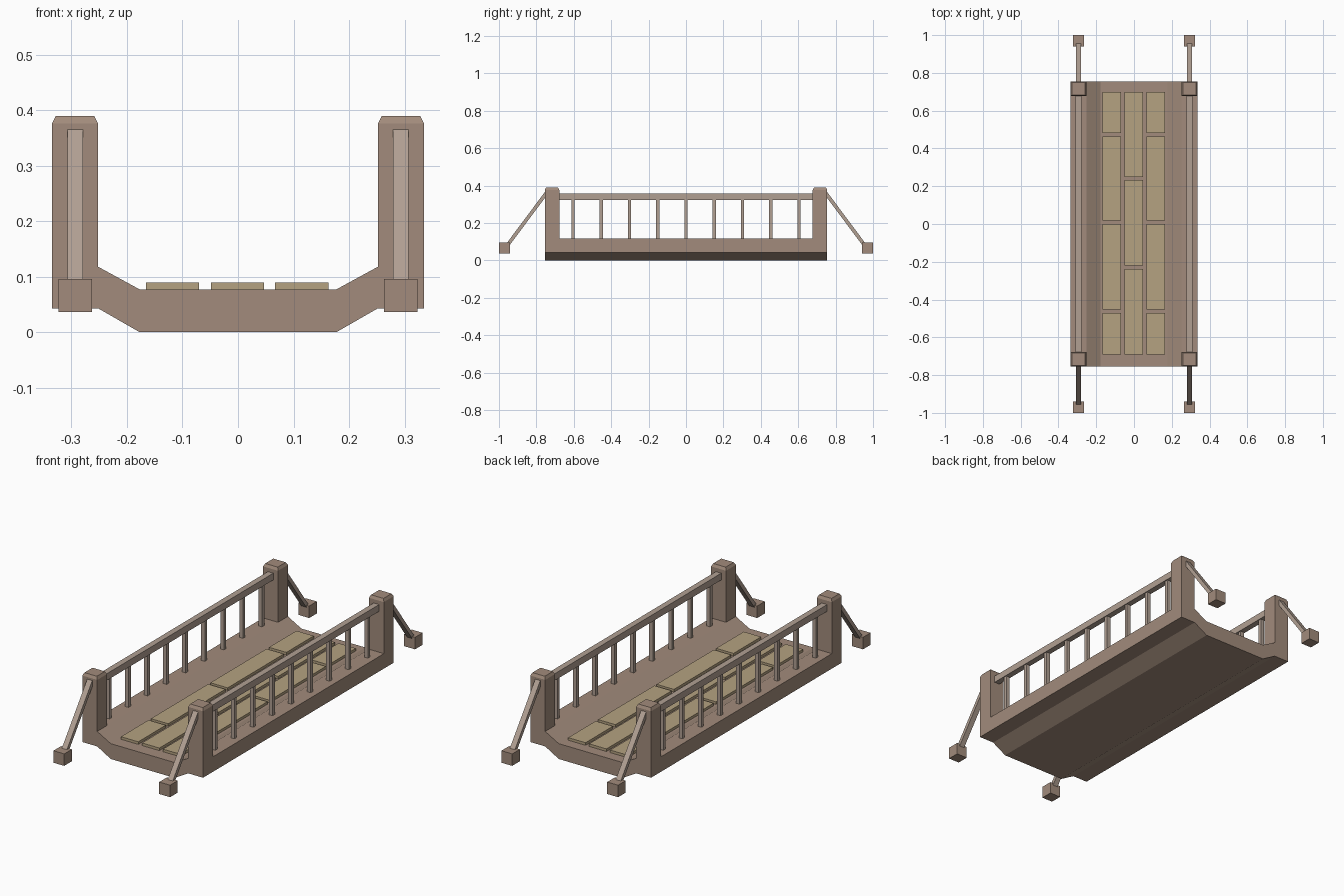
import bpy, bmesh
from mathutils import Vector

if "Cube" in bpy.data.objects:
    bpy.data.objects.remove(bpy.data.objects["Cube"])


def material(name, color):
    m = bpy.data.materials.new(name)
    m.diffuse_color = (*color, 1)
    m.use_nodes = True
    m.node_tree.nodes["Principled BSDF"].inputs["Base Color"].default_value = m.diffuse_color
    return m


STONE = material("brown_stone", (0.36, 0.26, 0.20))
RAIL = material("pale_wood", (0.44, 0.35, 0.29))
PLANK = material("tan_plank", (0.46, 0.36, 0.22))


def finish(bm, name, mat):
    bmesh.ops.recalc_face_normals(bm, faces=bm.faces)
    me = bpy.data.meshes.new(name)
    bm.to_mesh(me)
    bm.free()
    me.materials.append(mat)
    ob = bpy.data.objects.new(name, me)
    bpy.context.collection.objects.link(ob)
    return ob


def box(name, lo, hi, mat, taper=0):
    """Axis-aligned box; taper adds a chamfered cap of that inset on top."""
    bm = bmesh.new()
    bmesh.ops.create_cube(bm, size=1)
    lo, hi = Vector(lo), Vector(hi)
    for v in bm.verts:
        v.co = [(lo[i] + hi[i]) / 2 + v.co[i] * (hi[i] - lo[i]) for i in range(3)]
    if taper:
        bm.normal_update()
        top = max(bm.faces, key=lambda f: f.normal.z)
        for v in top.verts:
            v.co.z -= 0.014
        new = bmesh.ops.extrude_face_region(bm, geom=[top])["geom"]
        bmesh.ops.delete(bm, geom=[top], context='FACES_ONLY')
        c = (lo + hi) / 2
        for v in new:
            if isinstance(v, bmesh.types.BMVert):
                v.co.z = hi.z
                v.co.x += taper if v.co.x < c.x else -taper
                v.co.y += taper if v.co.y < c.y else -taper
    return finish(bm, name, mat)


def strut(name, a, b, width, depth, mat):
    """Slanted bar between two points."""
    a, b = Vector(a), Vector(b)
    d = (b - a).normalized()
    side = Vector((1, 0, 0))
    up = d.cross(side)
    bm = bmesh.new()
    bmesh.ops.create_cube(bm, size=1)
    for v in bm.verts:
        x, y, z = v.co
        v.co = (a + b) / 2 + side * x * width + up * y * depth + d * z * (b - a).length
    return finish(bm, name, mat)


# Deck: trough-shaped profile swept along y
half = [(0.177, 0), (0.252, 0.043), (0.335, 0.043), (0.335, 0.118), (0.252, 0.118), (0.177, 0.077)]
profile = half + [(-x, z) for x, z in reversed(half)]
bm = bmesh.new()
face = bm.faces.new([bm.verts.new((x, -0.755, z)) for x, z in profile])
new = bmesh.ops.extrude_face_region(bm, geom=[face])["geom"]
bmesh.ops.translate(bm, vec=(0, 1.51, 0), verts=[v for v in new if isinstance(v, bmesh.types.BMVert)])
finish(bm, "deck", STONE)

# Staggered planks on the deck
outer = [(0.483, 0.70), (0.018, 0.463), (-0.453, 0.0), (-0.69, -0.472)]
middle = [(0.25, 0.70), (-0.221, 0.232), (-0.69, -0.239)]
for x, rows in ((-0.118, outer), (-0.001, middle), (0.115, outer)):
    for y0, y1 in rows:
        box("plank", (x - 0.048, y0, 0.07), (x + 0.048, y1, 0.09), PLANK)

for s in (-1, 1):
    cx = 0.2935 * s
    # Handrail and balusters
    box("handrail", (cx - 0.015, -0.69, 0.323), (cx + 0.015, 0.69, 0.357), RAIL)
    for i in range(-4, 5):
        y = i * 0.151
        box("baluster", (cx - 0.01, y - 0.009, 0.11), (cx + 0.01, y + 0.009, 0.33), RAIL)
    for e in (-1, 1):
        # Corner post, slanted brace and anchor block
        y0, y1 = sorted((0.677 * e, 0.755 * e))
        box("corner_post", (cx - 0.0415, y0, 0.118), (cx + 0.0415, y1, 0.39), STONE, 0.007)
        strut("brace", (cx, 0.745 * e, 0.363), (cx, 0.965 * e, 0.068), 0.028, 0.019, RAIL)
        y0, y1 = sorted((0.94 * e, 1.0 * e))
        box("anchor_block", (cx - 0.03, y0, 0.036), (cx + 0.03, y1, 0.096), STONE)
